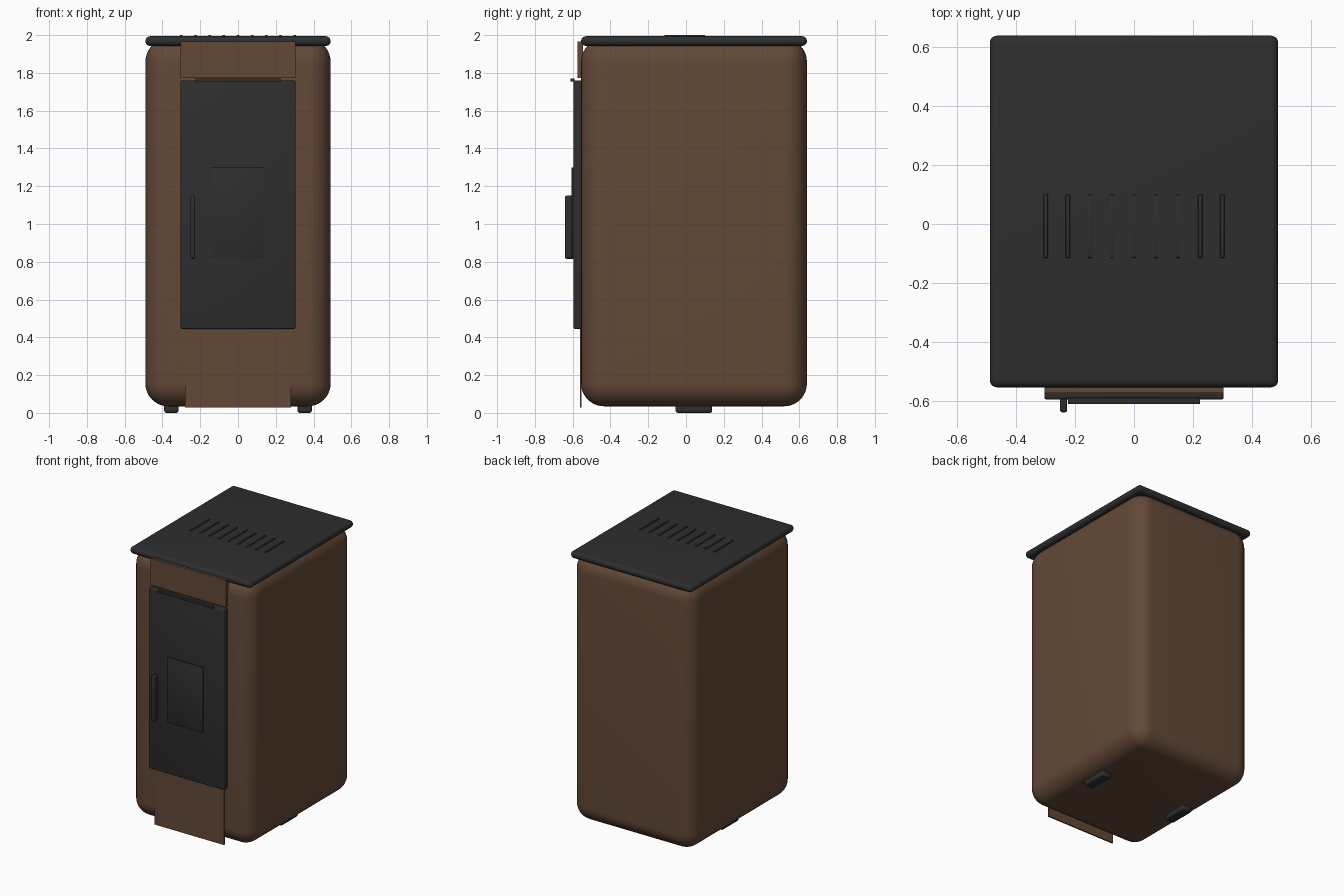
import bpy
import bmesh
from mathutils import Vector

if "Cube" in bpy.data.objects:
    bpy.data.objects.remove(bpy.data.objects["Cube"])


def material(name, color):
    mat = bpy.data.materials.new(name)
    mat.diffuse_color = (*color, 1.0)
    mat.use_nodes = True
    mat.node_tree.nodes["Principled BSDF"].inputs["Base Color"].default_value = mat.diffuse_color
    return mat


BROWN = material("brown enamel", (0.124, 0.066, 0.038))
CHARCOAL = material("charcoal iron", (0.027, 0.027, 0.027))


def box(name, x, y, z, mat, radius=0.0, segments=3):
    """Box between (min, max) pairs with optionally rounded edges."""
    lo, hi = Vector((x[0], y[0], z[0])), Vector((x[1], y[1], z[1]))
    bm = bmesh.new()
    bmesh.ops.create_cube(bm, size=1.0)
    for v in bm.verts:
        v.co = [(lo[i] + hi[i]) / 2 + v.co[i] * (hi[i] - lo[i]) for i in range(3)]
    if radius:
        bmesh.ops.bevel(bm, geom=bm.edges[:], offset=radius, segments=segments,
                        profile=0.5, affect='EDGES', clamp_overlap=True)
    mesh = bpy.data.meshes.new(name)
    bm.to_mesh(mesh)
    bm.free()
    mesh.materials.append(mat)
    obj = bpy.data.objects.new(name, mesh)
    bpy.context.collection.objects.link(obj)
    if radius:
        bpy.ops.object.select_all(action='DESELECT')
        obj.select_set(True)
        bpy.context.view_layer.objects.active = obj
        bpy.ops.object.shade_smooth_by_angle(angle=0.7)
    return obj


# Rounded stove body and top plate
box("body", (-0.49, 0.49), (-0.555, 0.64), (0.035, 1.98), BROWN, 0.12, 10)
box("top_plate", (-0.49, 0.49), (-0.555, 0.64), (1.943, 1.994), CHARCOAL, 0.0245, 6)

# Raised vent ribs on the top plate
for i in range(9):
    cx = -0.3 + i * 0.075
    box("vent_rib", (cx - 0.007, cx + 0.007), (-0.115, 0.1), (1.98, 2.0),
        CHARCOAL, 0.002, 2)

# Front panels above and below the door
box("upper_panel", (-0.305, 0.305), (-0.574, -0.545), (1.772, 1.967), BROWN)
box("lower_panel", (-0.28, 0.28), (-0.562, -0.552), (0.028, 0.46), BROWN)

# Door with window, handle and top grip
box("door", (-0.305, 0.305), (-0.596, -0.55), (0.445, 1.76), CHARCOAL, 0.008, 3)
box("window", (-0.145, 0.14), (-0.605, -0.59), (0.823, 1.3), CHARCOAL, 0.002, 2)
box("door_handle", (-0.252, -0.227), (-0.64, -0.59), (0.816, 1.15), CHARCOAL, 0.008, 3)
box("top_grip", (-0.225, 0.225), (-0.612, -0.59), (1.754, 1.77), CHARCOAL, 0.003, 2)

# Feet
for side in (-1, 1):
    cx = side * 0.353
    box("foot", (cx - 0.038, cx + 0.038), (-0.055, 0.138), (0.0, 0.05),
        CHARCOAL, 0.012, 3)
